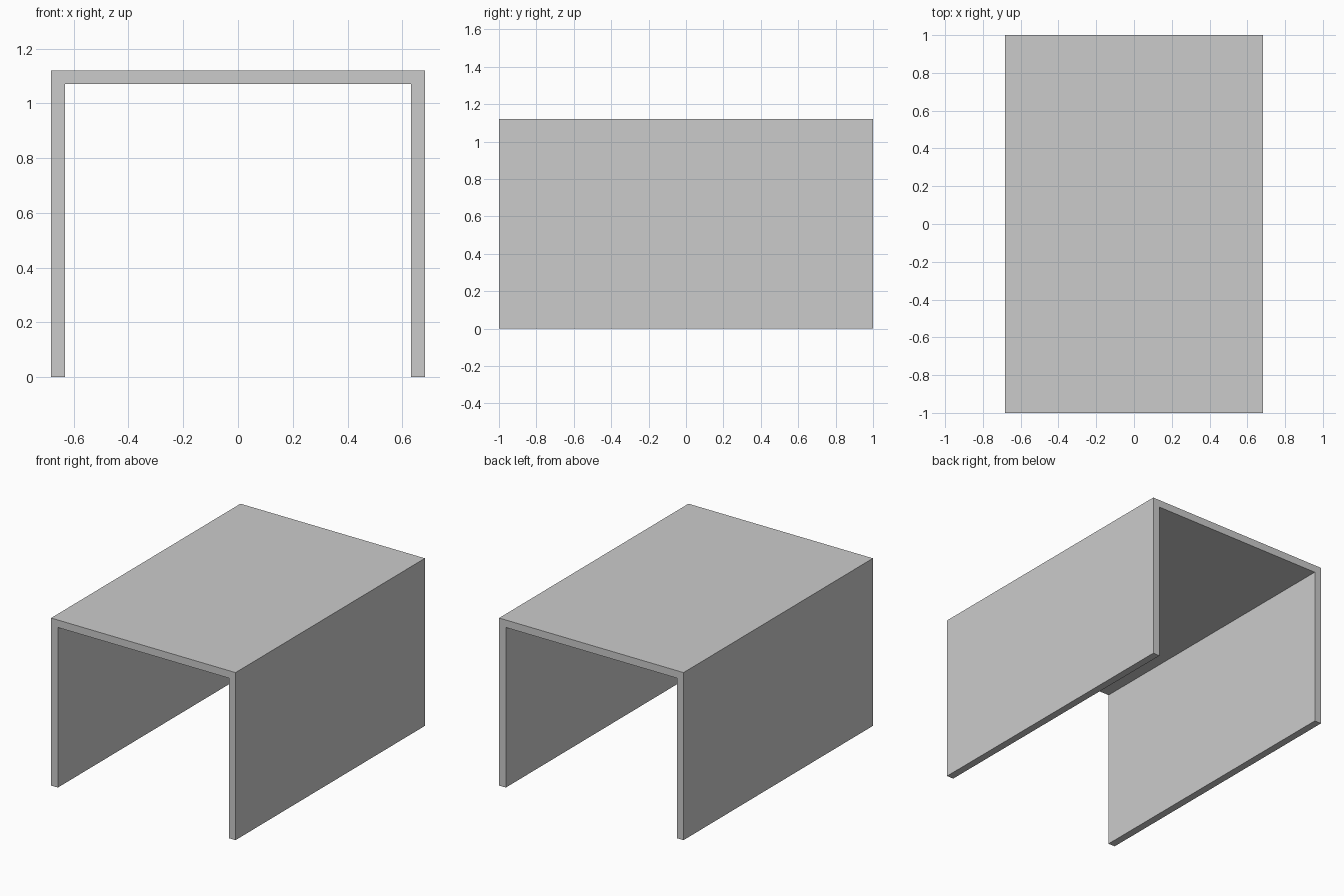
import bpy

if "Cube" in bpy.data.objects:
    bpy.data.objects.remove(bpy.data.objects["Cube"])

WIDTH, LENGTH, HEIGHT, THICK = 1.364, 2.0, 1.12, 0.05


def panel(name, size, location):
    bpy.ops.mesh.primitive_cube_add(size=1, location=location)
    obj = bpy.context.object
    obj.name = name
    obj.scale = size
    bpy.ops.object.transform_apply(location=False, rotation=False, scale=True)
    return obj


# Flat top spanning the full width
panel("table_top", (WIDTH, LENGTH, THICK), (0, 0, HEIGHT - THICK / 2))

# Full-length side panels beneath the top
leg_height = HEIGHT - THICK
for side, name in ((-1, "left_side_panel"), (1, "right_side_panel")):
    panel(name, (THICK, LENGTH, leg_height),
          (side * (WIDTH - THICK) / 2, 0, leg_height / 2))
